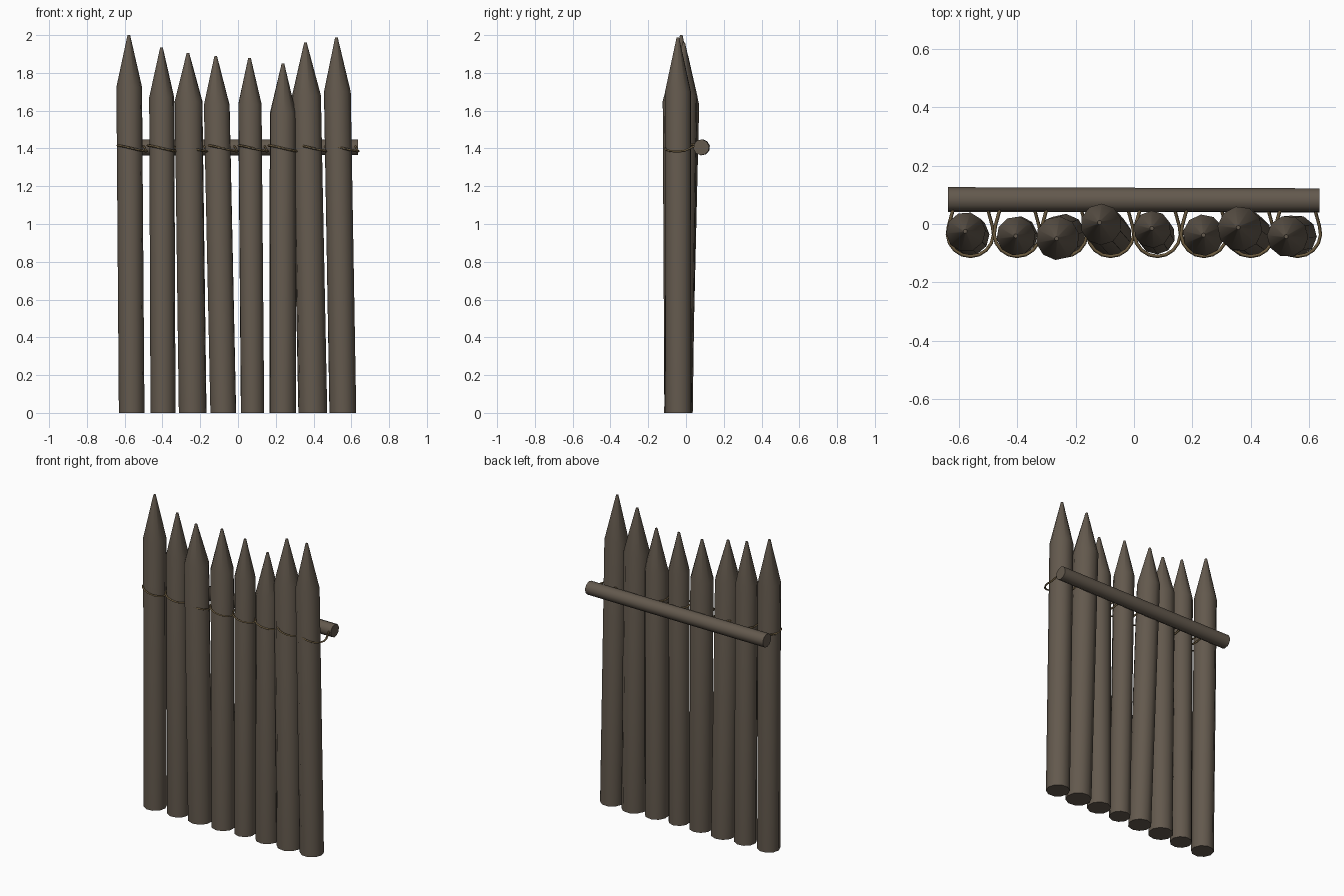
import bpy, bmesh, math
from mathutils import Vector

if "Cube" in bpy.data.objects:
    bpy.data.objects.remove(bpy.data.objects["Cube"])


def material(name, color):
    m = bpy.data.materials.new(name)
    m.diffuse_color = (*color, 1)
    m.use_nodes = True
    m.node_tree.nodes["Principled BSDF"].inputs["Base Color"].default_value = m.diffuse_color
    return m


WOOD = material("weathered_wood", (0.125, 0.10, 0.075))
ROPE = material("rope_fibre", (0.15, 0.105, 0.05))


def lofted(name, rings, sides, turn=0.0, axis="Z"):
    """Closed round bar through (centre, radius) rings."""
    bm = bmesh.new()
    loops = []
    for c, r in rings:
        loop = []
        for i in range(sides):
            a = turn + math.tau * i / sides
            u, v = r * math.cos(a), r * math.sin(a)
            off = Vector((u, v, 0)) if axis == "Z" else Vector((0, u, v))
            loop.append(bm.verts.new(Vector(c) + off))
        loops.append(loop)
    for a, b in zip(loops, loops[1:]):
        for i in range(sides):
            j = (i + 1) % sides
            bm.faces.new((a[i], a[j], b[j], b[i]))
    bm.faces.new(loops[0][::-1])
    bm.faces.new(loops[-1])
    bmesh.ops.recalc_face_normals(bm, faces=bm.faces)
    me = bpy.data.meshes.new(name)
    bm.to_mesh(me)
    bm.free()
    ob = bpy.data.objects.new(name, me)
    bpy.context.collection.objects.link(ob)
    me.materials.append(WOOD)
    bpy.ops.object.select_all(action="DESELECT")
    bpy.context.view_layer.objects.active = ob
    ob.select_set(True)
    bpy.ops.object.shade_smooth_by_angle(angle=math.radians(40))
    return ob


# Stakes: base x, tip x, tip y, radius, shoulder height, tip height
STAKES = [
    (-.563, -.578, -.025, .068, 1.725, 2.000),
    (-.397, -.405, -.041, .067, 1.670, 1.935),
    (-.240, -.265, -.050, .075, 1.650, 1.905),
    (-.078, -.118, .005, .071, 1.630, 1.890),
    (.077, .061, -.015, .064, 1.635, 1.880),
    (.237, .238, -.038, .071, 1.585, 1.850),
    (.396, .357, -.012, .077, 1.680, 1.960),
    (.555, .521, -.043, .071, 1.700, 1.987),
]
for n, (bx, tx, ty, r, zs, zt) in enumerate(STAKES, 1):
    base, tip = Vector((bx, -.04, 0)), Vector((tx, ty, zt))
    shoulder = base.lerp(tip, zs / zt)
    lofted(f"stake_{n}", [(base, r), (shoulder, r), (tip, .007)], 10, turn=n * 0.7)

# Horizontal rail along the back
lofted("back_rail", [((-.637, .084, 1.406), .043), ((.635, .081, 1.406), .042)],
       10, turn=0.2, axis="X")

# Rope lashings: open loop round the front of each stake, ends on the rail
for n in range(8):
    cx = -.56 + .16 * n
    cu = bpy.data.curves.new(f"lashing_{n + 1}", "CURVE")
    cu.dimensions = "3D"
    cu.bevel_depth = .006
    cu.bevel_resolution = 0
    cu.use_fill_caps = True
    pts = [(cx - .056, .062, 1.425)]
    for i in range(11):
        a = math.pi * (0.9 + 1.2 * i / 10)
        z = 1.400 - .016 * math.sin(math.pi * (i / 10 - .5) * 1.4)
        pts.append((cx + .079 * math.cos(a), -.032 + .079 * math.sin(a), z))
    pts.append((cx + .056, .062, 1.42))
    sp = cu.splines.new("POLY")
    sp.points.add(len(pts) - 1)
    for p, co in zip(sp.points, pts):
        p.co = (*co, 1)
    cu.materials.append(ROPE)
    bpy.context.collection.objects.link(bpy.data.objects.new(f"lashing_{n + 1}", cu))
